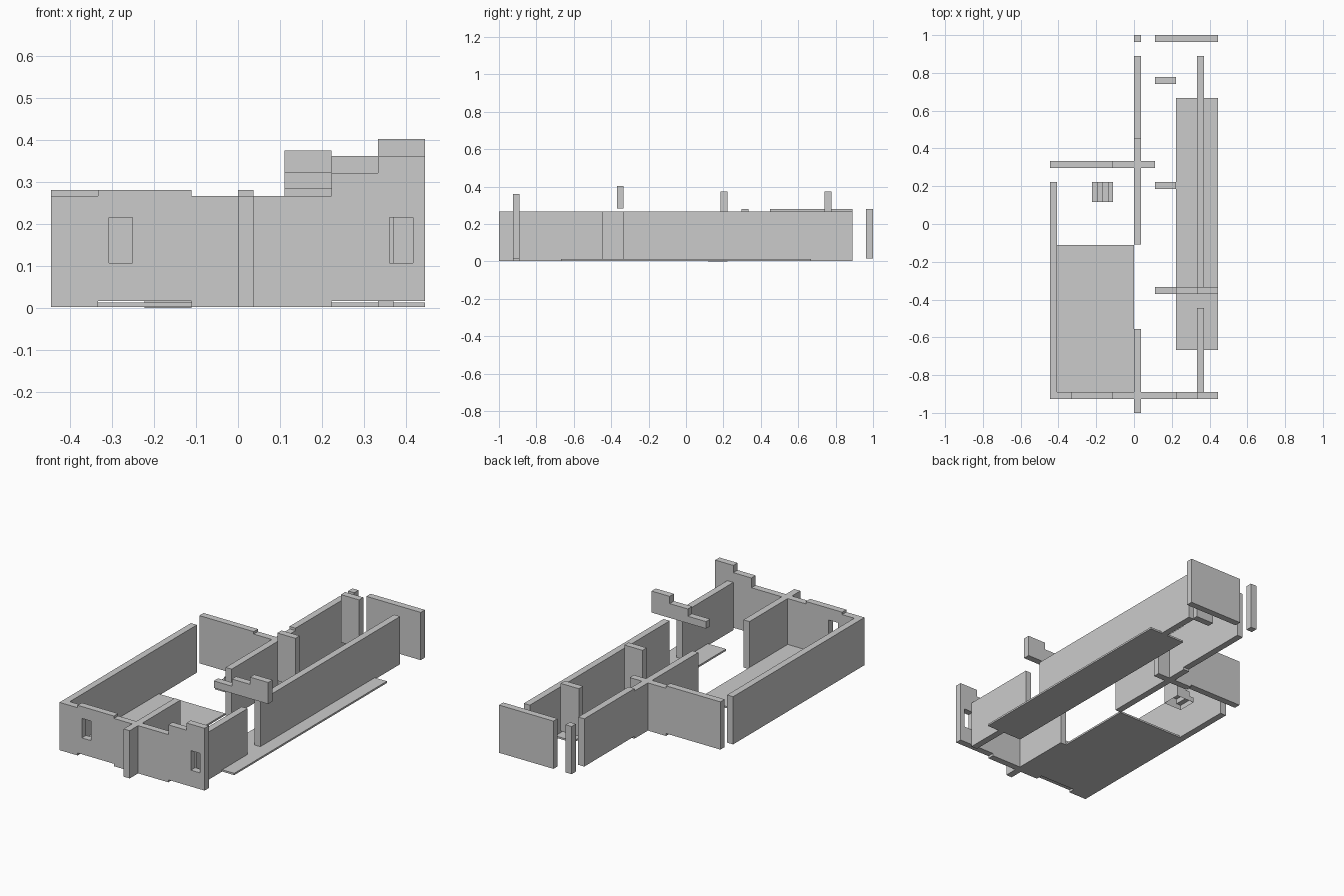
import bpy, bmesh

if "Cube" in bpy.data.objects:
    bpy.data.objects.remove(bpy.data.objects["Cube"])

T = 0.037            # wall thickness
LO, HI = 0.003, 0.267  # normal wall bottom and top
UP = 0.0135          # lift of the raised wall sections


def finish(name, bm):
    bmesh.ops.recalc_face_normals(bm, faces=bm.faces)
    me = bpy.data.meshes.new(name)
    bm.to_mesh(me)
    bm.free()
    ob = bpy.data.objects.new(name, me)
    bpy.context.collection.objects.link(ob)
    return ob


def prism(name, axis, start, end, profile, open_bottom=False):
    """Extrude a (u, z) profile along 'x' or 'y' from start to end."""
    bm = bmesh.new()
    place = (lambda u, z, d: (d, u, z)) if axis == 'x' else (lambda u, z, d: (u, d, z))
    a = [bm.verts.new(place(u, z, start)) for u, z in profile]
    b = [bm.verts.new(place(u, z, end)) for u, z in profile]
    n = len(profile)
    bm.faces.new(a)
    bm.faces.new(b[::-1])
    for i in range(n):
        j = (i + 1) % n
        if open_bottom and j == 0:
            continue
        bm.faces.new((a[i], a[j], b[j], b[i]))
    return finish(name, bm)


def box(name, x0, x1, y0, y1, z0, z1):
    return prism(name, 'y', y0, y1, [(x0, z0), (x1, z0), (x1, z1), (x0, z1)])


# front wall with raised and stepped sections
front = prism("front_wall", 'y', -0.926, -0.889, [
    (-0.444, LO), (-0.333, LO), (-0.333, LO + UP), (-0.111, LO + UP), (-0.111, LO),
    (0.222, LO), (0.222, LO + UP), (0.444, LO + UP), (0.444, 0.361), (0.333, 0.361),
    (0.333, 0.321), (0.222, 0.321), (0.222, HI), (-0.111, HI), (-0.111, HI + UP),
    (-0.333, HI + UP), (-0.333, HI), (-0.444, HI)])

# window openings
for side, x in (("left", -0.307), ("right", 0.36)):
    cutter = box(side + "_window_cutter", x, x + 0.056, -1.0, -0.85, 0.107, 0.215)
    cutter.hide_render = True
    cutter.hide_viewport = True
    mod = front.modifiers.new(side + "_window", 'BOOLEAN')
    mod.operation = 'DIFFERENCE'
    mod.solver = 'EXACT'
    mod.object = cutter

# cross wall, raised on its left part
prism("cross_wall", 'y', 0.296, 0.333, [
    (-0.444, LO + UP), (-0.111, LO + UP), (-0.111, LO), (0.111, LO),
    (0.111, HI), (-0.111, HI), (-0.111, HI + UP), (-0.444, HI + UP)])

# centre wall, raised towards the back
prism("centre_wall", 'x', 0, T, [
    (-0.108, LO), (0.45, LO), (0.45, LO + UP), (0.889, LO + UP),
    (0.889, HI + UP), (0.45, HI + UP), (0.45, HI), (-0.108, HI)])

# straight walls
box("centre_front_wall", 0, T, -1.0, -0.555, LO, HI)
box("left_wall", -0.444, -0.407, -0.926, 0.222, LO, HI)
box("right_front_wall", 0.333, 0.37, -0.889, -0.444, LO, HI)
box("right_wall", 0.333, 0.37, -0.333, 0.889, LO, HI)

# back wall and post
box("back_wall", 0.111, 0.444, 0.963, 1.0, LO + UP, HI + UP)
box("back_post", 0, T, 0.963, 1.0, LO + UP, HI + UP)

# raised short panels
for i, y in enumerate((0.185, 0.741)):
    box(f"raised_panel_{i + 1}", 0.111, 0.222, y, y + T, 0.111, 0.375)

# stepped lintel
prism("stepped_lintel", 'y', -0.37, -0.333, [
    (0.111, 0.283), (0.444, 0.283), (0.444, 0.402), (0.333, 0.402),
    (0.333, 0.362), (0.222, 0.362), (0.222, 0.322), (0.111, 0.322)])

# floors
box("left_floor", -0.407, 0, -0.889, -0.111, LO, 0.013)
box("right_floor", 0.222, 0.444, -0.667, 0.667, LO, 0.013)

# hollow stairs
run, rise = 0.111 / 4, 0.111 / 4
steps = [(-0.222, 0)]
for i in range(4):
    steps += [(-0.222 + i * run, (i + 1) * rise), (-0.222 + (i + 1) * run, (i + 1) * rise)]
steps.append((-0.111, 0))
prism("stairs", 'y', 0.117, 0.222, steps, open_bottom=True)
